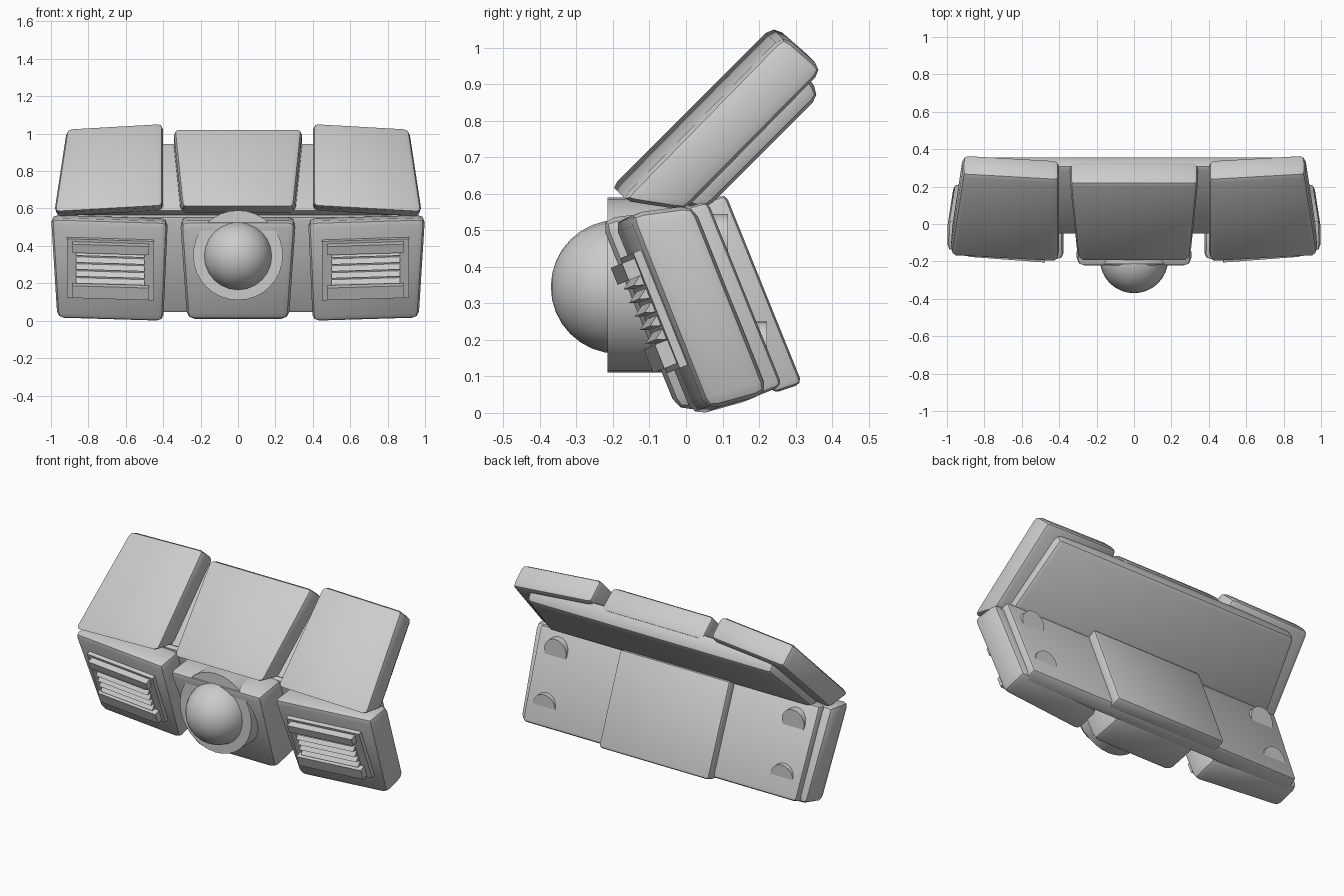
import bpy, bmesh, math
from mathutils import Matrix, Vector

if "Cube" in bpy.data.objects:
    bpy.data.objects.remove(bpy.data.objects["Cube"])

grey = bpy.data.materials.new("plain grey")
grey.use_nodes = True
COLOUR = (0.6, 0.6, 0.6, 1)
grey.diffuse_color = COLOUR
grey.node_tree.nodes["Principled BSDF"].inputs["Base Color"].default_value = COLOUR

LOWER = Matrix.Rotation(math.radians(22), 4, "X")
UPPER = Matrix.Rotation(math.radians(-45), 4, "X")
SWEEP = 0.08   # side pods fall back towards their outer ends
POD_MID = 0.69


def finish(name, bm, mirror=False, angle=35):
    bmesh.ops.recalc_face_normals(bm, faces=bm.faces)
    mesh = bpy.data.meshes.new(name)
    bm.to_mesh(mesh)
    bm.free()
    mesh.materials.append(grey)
    obj = bpy.data.objects.new(name, mesh)
    bpy.context.collection.objects.link(obj)
    bpy.ops.object.select_all(action="DESELECT")
    obj.select_set(True)
    bpy.context.view_layer.objects.active = obj
    bpy.ops.object.shade_smooth_by_angle(angle=math.radians(angle))
    if mirror:
        obj.modifiers.new("Mirror", "MIRROR")
    return obj


def prism(name, tilt, profile, bottom, top, bevel=0.0, sweep=0.0, mirror=False):
    """Extrude a (depth, height) profile along x; the x range goes from bottom to top."""
    bm = bmesh.new()
    low = min(z for y, z in profile)
    span = max(z for y, z in profile) - low
    rings = []
    for side in (0, 1):
        ring = []
        for y, z in profile:
            t = (z - low) / span
            x = bottom[side] + (top[side] - bottom[side]) * t
            ring.append(bm.verts.new(tilt @ Vector((x, y + sweep * (x - POD_MID), z))))
        rings.append(ring)
    a, b = rings
    bm.faces.new(a)
    bm.faces.new(b[::-1])
    for i in range(len(a)):
        j = (i + 1) % len(a)
        bm.faces.new((a[i], b[i], b[j], a[j]))
    bmesh.ops.recalc_face_normals(bm, faces=bm.faces)
    if bevel:
        bmesh.ops.bevel(bm, geom=bm.edges[:], offset=bevel, segments=2,
                        profile=0.5, affect="EDGES", clamp_overlap=True)
    return finish(name, bm, mirror)


def block(front, back, low_front, low_back, high_front, high_back):
    return [(front, low_front), (back, low_back), (back, high_back), (front, high_front)]


# Lower row: middle housing and side pods
prism("middle_housing", LOWER, block(-0.02, 0.21, 0.01, -0.03, 0.58, 0.52),
      (-0.27, 0.27), (-0.31, 0.31), 0.04)
prism("side_pods", LOWER, block(0.035, 0.21, -0.015, -0.035, 0.565, 0.52),
      (0.40, 0.965), (0.375, 1.0), 0.035, SWEEP, True)

# Upper row: angled middle and side panels
prism("middle_panel", UPPER, block(-0.575, -0.42, 0.285, 0.39, 0.885, 0.90),
      (-0.30, 0.30), (-0.345, 0.345), 0.03)
prism("side_panels", UPPER, block(-0.56, -0.415, 0.285, 0.39, 0.92, 0.93),
      (0.40, 0.985), (0.40, 0.915), 0.03, SWEEP, True)

# Back plates that join the rows
prism("lower_back_plate", LOWER, block(0.18, 0.272, -0.03, -0.03, 0.525, 0.515),
      (-0.92, 0.92), (-0.94, 0.94), 0.018)
prism("upper_back_plate", UPPER, block(-0.46, -0.355, 0.37, 0.43, 0.895, 0.875),
      (-0.90, 0.90), (-0.82, 0.82), 0.03)
prism("rear_box", LOWER, block(0.24, 0.325, -0.04, -0.045, 0.515, 0.515),
      (-0.37, 0.37), (-0.37, 0.37), 0.018)

# Grilles on the side pods
prism("grille_bases", LOWER, block(0.012, 0.08, 0.12, 0.12, 0.46, 0.46),
      (0.45, 0.915), (0.45, 0.915), 0, SWEEP, True)
for label, low, high in (("lower", 0.145, 0.205), ("upper", 0.405, 0.445)):
    prism("grille_%s_bars" % label, LOWER, block(-0.025, 0.02, low - 0.01, low - 0.01, high, high),
          (0.475, 0.885), (0.475, 0.885), 0, SWEEP, True)
for i in range(5):
    z = 0.205 + 0.04 * i
    prism("grille_slats_%d" % (i + 1), LOWER,
          [(0.018, z), (0.018, z + 0.037), (-0.017, z + 0.012)],
          (0.50, 0.865), (0.50, 0.865), 0, SWEEP, True)


def disc(name, x, y0, y1, z, radius, mirror=False):
    """Round drum whose axis runs front to back."""
    bm = bmesh.new()
    place = Matrix.Translation((x, (y0 + y1) / 2, z)) @ Matrix.Rotation(math.pi / 2, 4, "X")
    bmesh.ops.create_cone(bm, cap_ends=True, segments=32, radius1=radius,
                          radius2=radius, depth=y1 - y0, matrix=place)
    return finish(name, bm, mirror)


# Domed lens in its collar
disc("lens_collar", 0, -0.215, 0.02, 0.35, 0.24)
bm = bmesh.new()
bmesh.ops.create_uvsphere(bm, u_segments=24, v_segments=16, radius=0.183,
                          matrix=Matrix.Translation((0, -0.187, 0.345)) @ Matrix.Rotation(math.pi / 2, 4, "X"))
finish("lens_dome", bm, angle=60)

# Round mounting pads on the back
disc("upper_mount_pads", 0.80, -0.01, 0.115, 0.47, 0.075, True)
disc("lower_mount_pads", 0.80, 0.11, 0.222, 0.175, 0.075, True)
